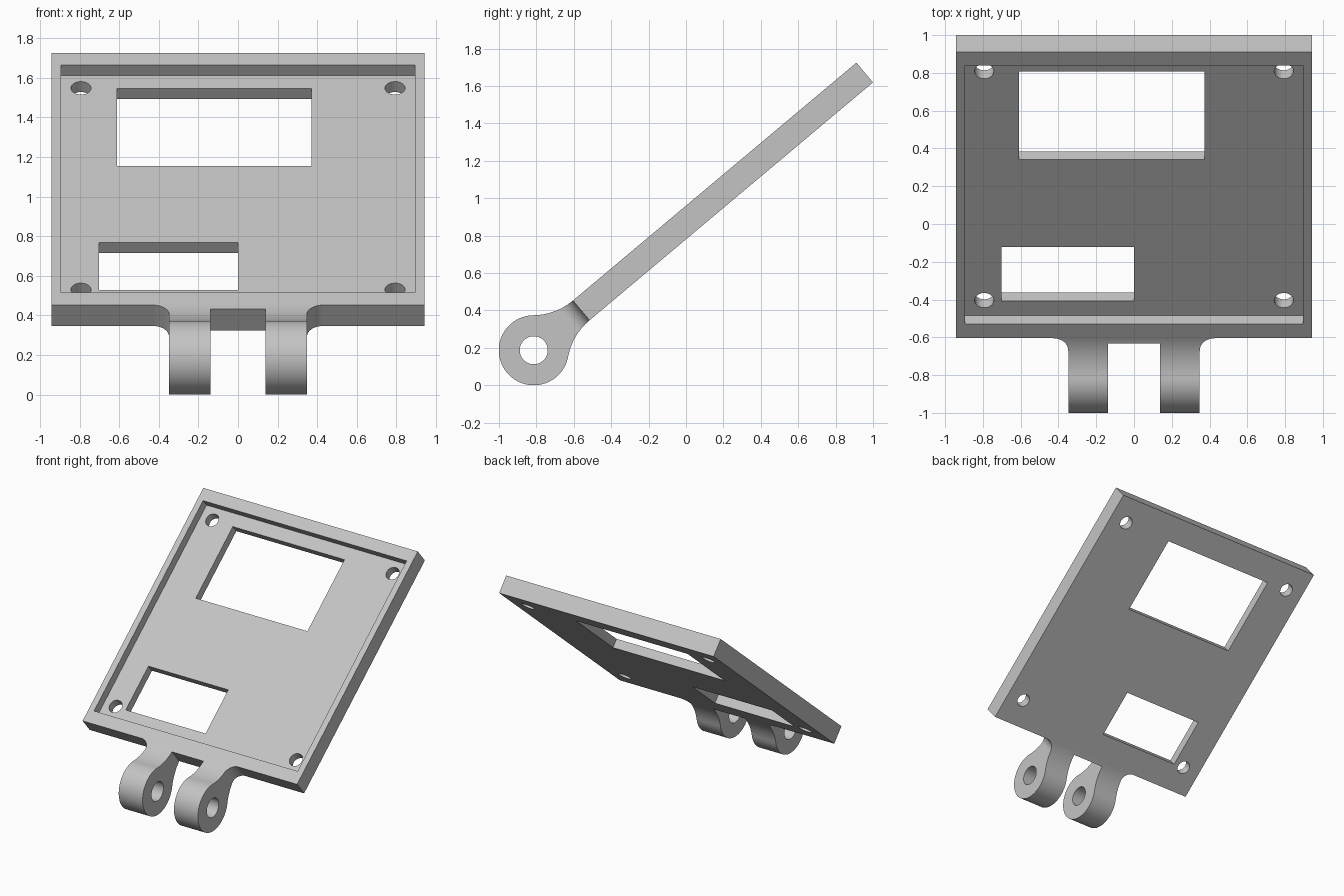
import bpy
import bmesh
from math import sin, cos, pi, atan2, hypot, radians
from mathutils import Matrix

cube = bpy.data.objects.get("Cube")
if cube:
    bpy.data.objects.remove(cube, do_unlink=True)

# Working frame: x across, y along the plate, z through it; origin on the hinge pin
TILT = radians(40)
HALF_W, HALF_T = 0.943, 0.069
START, LENGTH = 0.331, 1.979
END = START + LENGTH
LUG_R, PIN_R = 0.187, 0.075
LUG_IN, LUG_OUT, FLARE, GAP = 0.138, 0.348, 0.08, 0.034


def arc(cx, cy, r, a0, a1, n):
    return [(cx + r * cos(a0 + (a1 - a0) * i / n),
             cy + r * sin(a0 + (a1 - a0) * i / n)) for i in range(n + 1)]


def prism(name, outline, low, high, across=False):
    """Extrude an outline along z, or along x when across is set."""
    bm = bmesh.new()
    place = (lambda p: (low, p[0], p[1])) if across else (lambda p: (p[0], p[1], low))
    face = bm.faces.new([bm.verts.new(place(p)) for p in outline])
    new = bmesh.ops.extrude_face_region(bm, geom=[face])["geom"]
    move = (high - low, 0, 0) if across else (0, 0, high - low)
    bmesh.ops.translate(bm, vec=move, verts=[v for v in new if isinstance(v, bmesh.types.BMVert)])
    bmesh.ops.recalc_face_normals(bm, faces=bm.faces)
    mesh = bpy.data.meshes.new(name)
    bm.to_mesh(mesh)
    bm.free()
    obj = bpy.data.objects.new(name, mesh)
    bpy.context.collection.objects.link(obj)
    return obj


def box(name, x0, x1, y0, y1, low, high):
    return prism(name, [(x0, y0), (x1, y0), (x1, y1), (x0, y1)], low, high)


def combine(target, tool, operation):
    """Apply a boolean and discard the helper."""
    tool.hide_render = True
    mod = target.modifiers.new("shape", "BOOLEAN")
    mod.operation, mod.solver, mod.object = operation, "EXACT", tool
    bpy.context.view_layer.objects.active = target
    bpy.ops.object.modifier_apply(modifier=mod.name)
    bpy.data.objects.remove(tool, do_unlink=True)


# Side profile: round eye, concave neck, straight plate
neck_r = (START**2 + HALF_T**2 - LUG_R**2) / (2 * (LUG_R - HALF_T))
meet = atan2(HALF_T + neck_r, START)
neck = arc(START, HALF_T + neck_r, neck_r, meet - pi, -pi / 2, 16)
eye = arc(0, 0, LUG_R, meet, 2 * pi - meet, 56)
profile = ([(END + 0.2, HALF_T)] + neck[::-1] + eye[1:-1]
           + [(y, -z) for y, z in neck] + [(END + 0.2, -HALF_T)])
body = prism("tilted_mounting_plate", profile, -1.1, 1.1, across=True)

# Plan outline: plate with two flared hinge lugs
half = ([(HALF_W, END), (HALF_W, START)]
        + arc(LUG_OUT + FLARE, START - FLARE, FLARE, pi / 2, pi, 12)
        + [(LUG_OUT, -0.3), (LUG_IN, -0.3), (LUG_IN, START - GAP)])
plan = half + [(-x, y) for x, y in reversed(half)]
combine(body, prism("plan_cutter", plan, -0.5, 0.5), "INTERSECT")

# Shallow tray with a raised rim
combine(body, box("tray_cutter", -0.895, 0.895, START + 0.098, END - 0.094, 0, 0.3), "DIFFERENCE")

# Two rectangular windows
for x0, x1, y0, y1 in [(-0.61, 0.372, 1.176, 1.784), (-0.702, 0.0, 0.2, 0.572)]:
    combine(body, box("window_cutter", x0, x1, START + y0, START + y1, -0.3, 0.3), "DIFFERENCE")

# Four screw holes
for x in (-0.793, 0.793):
    for y in (0.204, 1.787):
        hole = arc(x, START + y, 0.051, 0, 2 * pi, 32)[:-1]
        combine(body, prism("screw_cutter", hole, -0.3, 0.3), "DIFFERENCE")

# Hinge pin hole through both lugs
pin = arc(0, 0, PIN_R, 0, 2 * pi, 40)[:-1]
combine(body, prism("pin_cutter", pin, -0.6, 0.6, across=True), "DIFFERENCE")

# Tilt the part and stand it on the ground
body.data.transform(Matrix.Translation((0, -0.814, LUG_R)) @ Matrix.Rotation(TILT, 4, "X"))

# Plain grey finish
grey = bpy.data.materials.new("light_grey")
grey.use_nodes = True
grey.diffuse_color = (0.55, 0.55, 0.55, 1)
grey.node_tree.nodes["Principled BSDF"].inputs["Base Color"].default_value = (0.55, 0.55, 0.55, 1)
body.data.materials.clear()
body.data.materials.append(grey)
for poly in body.data.polygons:
    poly.material_index = 0

# Smooth curves, crisp edges
bpy.ops.object.select_all(action="DESELECT")
body.select_set(True)
bpy.context.view_layer.objects.active = body
bpy.ops.object.shade_smooth_by_angle(angle=radians(30))
weighted = body.modifiers.new("even_shading", "WEIGHTED_NORMAL")
weighted.keep_sharp = True
